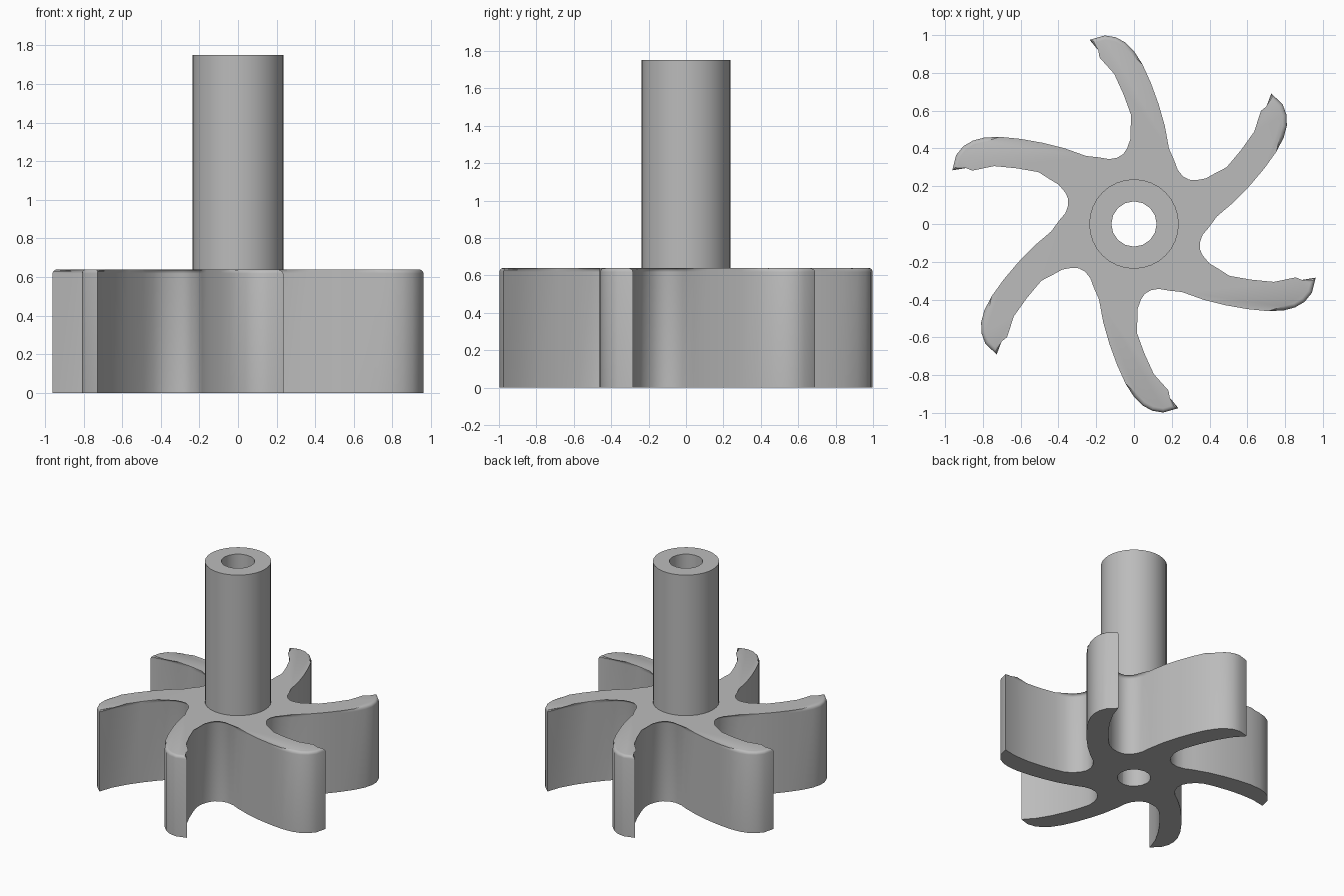
import bpy, bmesh, math
from mathutils import Matrix, Vector

cube = bpy.data.objects.get("Cube")
if cube:
    bpy.data.objects.remove(cube, do_unlink=True)

DISC_TOP = 0.64
SHAFT_TOP = 1.75
BORE = 0.12

# One light grey for the whole pump wheel
grey = bpy.data.materials.new("light_grey")
grey.use_nodes = True
colour = (0.5, 0.5, 0.5, 1)
grey.diffuse_color = colour
grey.node_tree.nodes["Principled BSDF"].inputs["Base Color"].default_value = colour


def make_object(name, bm):
    bmesh.ops.recalc_face_normals(bm, faces=bm.faces)
    mesh = bpy.data.meshes.new(name)
    bm.to_mesh(mesh)
    bm.free()
    mesh.materials.append(grey)
    obj = bpy.data.objects.new(name, mesh)
    bpy.context.collection.objects.link(obj)
    return obj


def activate(obj):
    bpy.ops.object.select_all(action='DESELECT')
    obj.select_set(True)
    bpy.context.view_layer.objects.active = obj


def circle(bm, radius, z, sides):
    return [bm.verts.new((radius * math.cos(a), radius * math.sin(a), z))
            for a in (math.tau * i / sides for i in range(sides))]


def join_rings(bm, a, b):
    n = len(a)
    for i in range(n):
        bm.faces.new((a[i], a[(i + 1) % n], b[(i + 1) % n], b[i]))


# Outline of one curved blade, from its root valley round the tip and back
blade = [(.33, .21), (.285, .213), (.245, .235), (.212, .275), (.192, .33),
         (.185, .4), (.163, .52), (.13, .635), (.09, .745), (.045, .845),
         (0, .915), (-.045, .96), (-.095, .988), (-.155, .998), (-.235, .975),
         (-.165, .895), (-.105, .795), (-.055, .685), (-.015, .575),
         (.004, .505), (.003, .445)]
outline = [Matrix.Rotation(math.radians(60 * k), 3, 'Z') @ Vector((x, y, 0))
           for k in range(6) for x, y in blade]

# Bladed wheel: extruded outline with a rounded upper rim
bm = bmesh.new()
low = [bm.verts.new(p) for p in outline]
high = [bm.verts.new((p.x, p.y, DISC_TOP)) for p in outline]
join_rings(bm, low, high)
bm.faces.new(low)
top = bm.faces.new(high)
bmesh.ops.bevel(bm, geom=list(top.edges), offset=0.022, segments=3,
                profile=0.5, affect='EDGES', clamp_overlap=False)
wheel = make_object("bladed_wheel", bm)

# Bore through the wheel
bm = bmesh.new()
ends = [circle(bm, BORE, z, 16) for z in (-0.1, DISC_TOP + 0.1)]
join_rings(bm, *ends)
for ring in ends:
    bm.faces.new(ring)
cutter = make_object("bore_cutter", bm)
cutter.hide_render = True
cut = wheel.modifiers.new("bore", 'BOOLEAN')
cut.operation = 'DIFFERENCE'
cut.object = cutter
activate(wheel)
bpy.ops.object.modifier_apply(modifier=cut.name)
bpy.data.objects.remove(cutter, do_unlink=True)

# Hollow shaft standing on the wheel
bm = bmesh.new()
outer = [circle(bm, 0.237, z, 32) for z in (DISC_TOP, SHAFT_TOP)]
inner = [circle(bm, BORE, z, 16) for z in (SHAFT_TOP, DISC_TOP)]
join_rings(bm, *outer)
join_rings(bm, *inner)
rims = [e for e in bm.edges if all(v.co.z > SHAFT_TOP - 0.01 for v in e.verts)]
bmesh.ops.bridge_loops(bm, edges=rims)
shaft = make_object("hollow_shaft", bm)

for obj in (wheel, shaft):
    activate(obj)
    bpy.ops.object.shade_smooth_by_angle(angle=math.radians(35))
